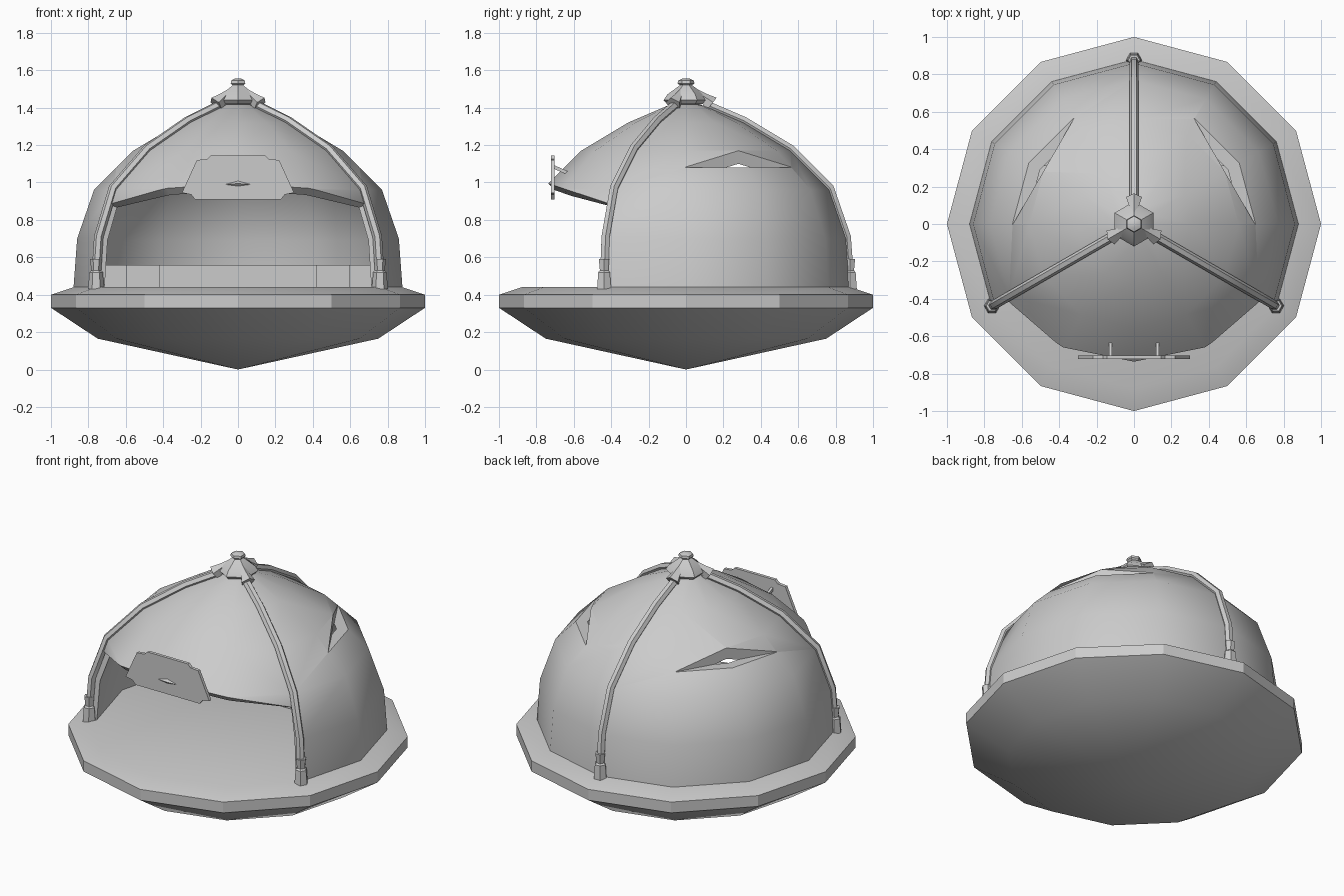
import bpy, bmesh, math
from mathutils import Vector, Matrix

cube = bpy.data.objects.get("Cube")
if cube:
    bpy.data.objects.remove(cube, do_unlink=True)

grey = bpy.data.materials.new("plain_grey")
grey.use_nodes = True
colour = (0.6, 0.6, 0.6, 1)
grey.diffuse_color = colour
grey.node_tree.nodes["Principled BSDF"].inputs["Base Color"].default_value = colour


def select_only(obj):
    bpy.ops.object.select_all(action='DESELECT')
    obj.select_set(True)
    bpy.context.view_layer.objects.active = obj


def finish(name, bm, angle=30):
    bmesh.ops.recalc_face_normals(bm, faces=bm.faces)
    mesh = bpy.data.meshes.new(name)
    bm.to_mesh(mesh)
    bm.free()
    mesh.materials.append(grey)
    obj = bpy.data.objects.new(name, mesh)
    bpy.context.collection.objects.link(obj)
    select_only(obj)
    bpy.ops.object.shade_smooth_by_angle(angle=math.radians(angle))
    return obj


def polar(r, degrees, z):
    a = math.radians(degrees)
    return Vector((r * math.cos(a), r * math.sin(a), z))


def lathe(profile, sides, start=0):
    """Spin (radius, height) points into rings joined by faces."""
    bm = bmesh.new()
    rings = []
    for r, z in profile:
        if r == 0:
            rings.append([bm.verts.new((0, 0, z))] * sides)
        else:
            rings.append([bm.verts.new(polar(r, start + 360 * i / sides, z)) for i in range(sides)])
    for low, high in zip(rings, rings[1:]):
        for i in range(sides):
            j = (i + 1) % sides
            bm.faces.new(dict.fromkeys((low[i], low[j], high[j], high[i])))
    return bm


def prism(points, push):
    """Extrude a flat outline along a vector."""
    bm = bmesh.new()
    face = bm.faces.new([bm.verts.new(p) for p in points])
    new = bmesh.ops.extrude_face_region(bm, geom=[face])["geom"]
    bmesh.ops.translate(bm, vec=push, verts=[g for g in new if isinstance(g, bmesh.types.BMVert)])
    return bm


def box(centre, size, turn=0):
    bm = bmesh.new()
    bmesh.ops.create_cube(bm, size=1)
    bmesh.ops.scale(bm, vec=size, verts=bm.verts)
    bmesh.ops.transform(bm, verts=bm.verts, matrix=Matrix.Translation(centre)
                        @ Matrix.Rotation(math.radians(turn), 4, 'Z'))
    return bm


# Base: shallow cone underneath, thin rim, sloped lip and flat floor
finish("base", lathe([(0, 0), (0.75, 0.165), (1, 0.33), (1, 0.4), (0.88, 0.44), (0, 0.44)], 12), 29)

# Dome shell, with the front sector cut away below a sloping plane
shell = [(0.88, 0.43), (0.86, 0.7), (0.77, 0.96), (0.56, 1.17), (0.31, 1.32), (0.1, 1.41), (0, 1.43)]
bm = lathe(shell, 12)
cut_point, cut_normal = Vector((0, -0.42, 0.89)), Vector((0, 0.33, 1)).normalized()


def in_front(face):
    c = face.calc_center_median()
    return 210 < math.degrees(math.atan2(c.y, c.x)) % 360 < 330


front = [f for f in bm.faces if in_front(f)]
geom = set(front) | {e for f in front for e in f.edges} | {v for f in front for v in f.verts}
bmesh.ops.bisect_plane(bm, geom=list(geom), plane_co=cut_point, plane_no=cut_normal)
opening = [f for f in bm.faces if in_front(f)
           and (f.calc_center_median() - cut_point).dot(cut_normal) < 0]
bmesh.ops.delete(bm, geom=opening, context='FACES')
dome = finish("dome", bm, 40)
wall = dome.modifiers.new("wall", 'SOLIDIFY')
wall.thickness, wall.offset = 0.05, -1

# Eyelid windows: upright cutters slicing the shoulders of the dome
for side, degrees in (("left", 30), ("right", 150)):
    cutter = finish(side + "_window_cutter", box(polar(0.86, degrees, 1.33), (0.6, 1.4, 0.5), degrees))
    cutter.hide_render = True
    cutter.hide_set(True)
    hole = dome.modifiers.new(side + "_window", 'BOOLEAN')
    hole.operation, hole.solver, hole.object = 'DIFFERENCE', 'EXACT', cutter
select_only(dome)
for modifier in list(dome.modifiers):
    bpy.ops.object.modifier_apply(modifier=modifier.name)
bpy.ops.object.shade_smooth_by_angle(angle=math.radians(35))

# Three ribs with flared feet and claws under the finial
for name, degrees in (("back", 90), ("right", 210), ("left", 330)):
    curve = bpy.data.curves.new(name + "_rib", 'CURVE')
    curve.dimensions = '3D'
    curve.bevel_depth, curve.bevel_resolution = 0.025, 1
    spline = curve.splines.new('POLY')
    spline.points.add(len(shell) - 2)
    for point, (r, z) in zip(spline.points, shell):
        point.co = (*polar(r, degrees, z + 0.01), 1)
    curve.materials.append(grey)
    rib = bpy.data.objects.new(name + "_rib", curve)
    bpy.context.collection.objects.link(rib)
    select_only(rib)
    bpy.ops.object.convert(target='MESH')
    bpy.ops.object.shade_smooth_by_angle(angle=math.radians(50))

    foot = lathe([(0, 0.43), (0.043, 0.43), (0.036, 0.52), (0.026, 0.53), (0.032, 0.59), (0, 0.59)], 6)
    bmesh.ops.translate(foot, vec=polar(0.876, degrees, 0), verts=foot.verts)
    finish(name + "_foot", foot)

    claw = lathe([(0.045, -0.02), (0.03, 0.03), (0.015, 0.1)], 5)
    bmesh.ops.holes_fill(claw, edges=claw.edges)
    bmesh.ops.transform(claw, verts=claw.verts, matrix=Matrix.Translation(polar(0.12, degrees, 1.43))
                        @ Matrix.Rotation(math.radians(degrees), 4, 'Z') @ Matrix.Rotation(-0.9, 4, 'Y'))
    finish(name + "_claw", claw)

# Finial: skirted cap and small knob
finish("finial", lathe([(0, 1.41), (0.1, 1.42), (0.12, 1.44), (0.1, 1.47), (0.033, 1.52),
                        (0.045, 1.53), (0.042, 1.545), (0.02, 1.555), (0, 1.555)], 6, 30))

# Sign board hung in front of the hood on two struts
half = [(0.23, 0.91), (0.25, 0.935), (0.3, 0.945), (0.22, 1.12), (0.165, 1.125), (0.145, 1.145)]
outline = half + [(-x, z) for x, z in reversed(half)]
finish("sign_board", prism([(x, -0.722, z) for x, z in outline], (0, 0.02, 0)))
for side, x in (("left", 0.125), ("right", -0.125)):
    strut = prism([(x - 0.008, -0.71, 1.075), (x + 0.008, -0.71, 1.075),
                   (x + 0.008, -0.71, 1.095), (x - 0.008, -0.71, 1.095)], (0, 0.1, -0.045))
    finish(side + "_strut", strut)

# Bench filling the back of the room, with a low stool at each side
back_wall = [polar(0.84, a, 0.44) for a in (30, 60, 90, 120, 150)]
bench = [Vector((0.75, 0.35, 0.44))] + back_wall + [Vector((-0.75, 0.35, 0.44))]
finish("bench", prism(bench, (0, 0, 0.12)))
for side, x in (("left", 0.51), ("right", -0.51)):
    finish(side + "_stool", box((x, 0.36, 0.498), (0.18, 0.1, 0.12)))
